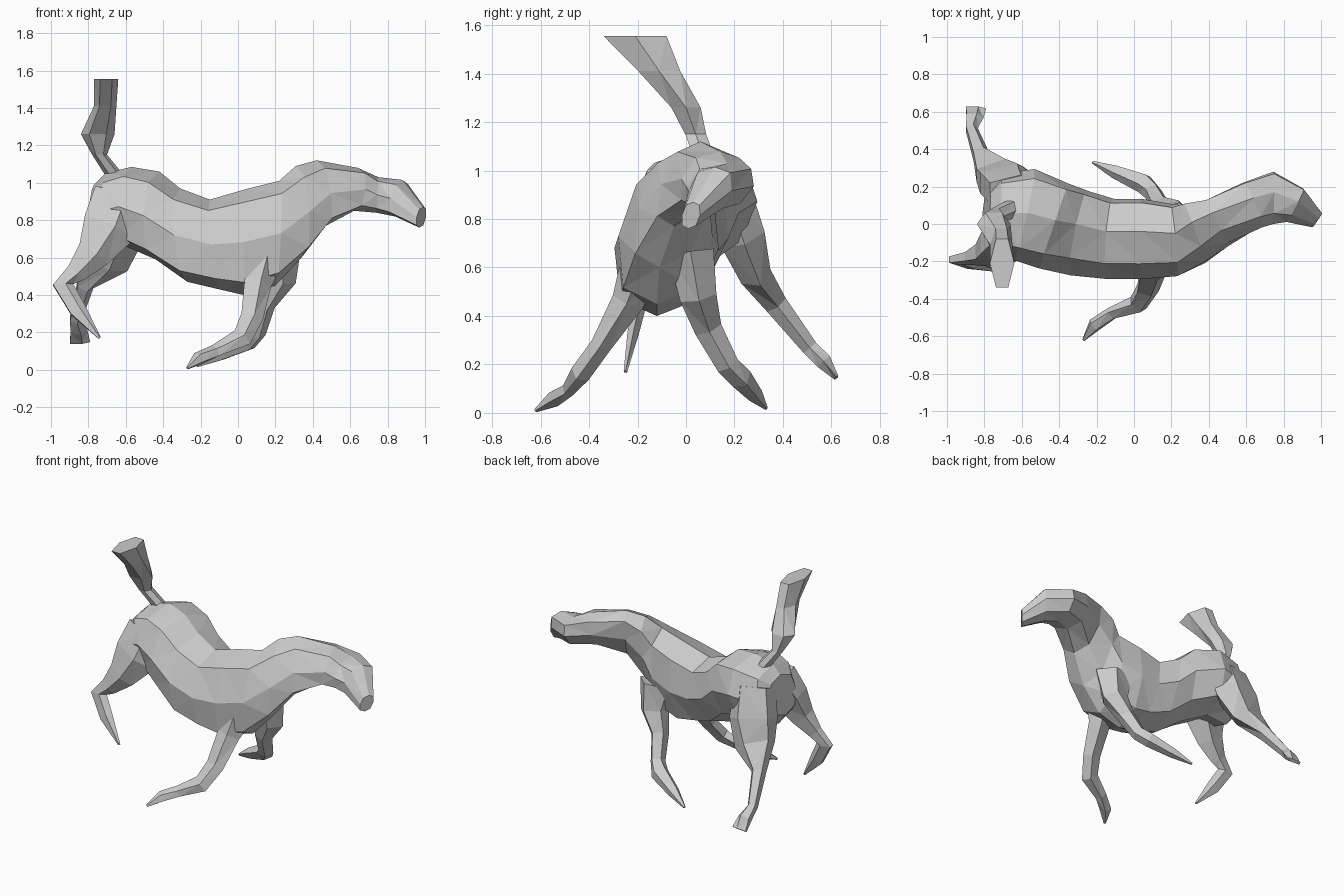
import bpy, bmesh, math
from mathutils import Vector

old = bpy.data.objects.get("Cube")
if old:
    bpy.data.objects.remove(old, do_unlink=True)

grey = bpy.data.materials.new("plain_grey")
grey.use_nodes = True
colour = (0.6, 0.6, 0.6, 1)
grey.diffuse_color = colour
grey.node_tree.nodes["Principled BSDF"].inputs["Base Color"].default_value = colour


def loft(name, rings):
    """Skin a row of equal-sized rings into a closed, triangulated, flat-shaded part."""
    bm = bmesh.new()
    loops = [[bm.verts.new(p) for p in ring] for ring in rings]
    count = len(loops[0])
    for near, far in zip(loops, loops[1:]):
        for i in range(count):
            j = (i + 1) % count
            bm.faces.new((near[i], near[j], far[j], far[i]))
    bm.faces.new(loops[0])
    bm.faces.new(loops[-1])
    bmesh.ops.recalc_face_normals(bm, faces=bm.faces)
    bmesh.ops.triangulate(bm, faces=bm.faces, quad_method='SHORT_EDGE')
    mesh = bpy.data.meshes.new(name)
    bm.to_mesh(mesh)
    bm.free()
    mesh.materials.append(grey)
    part = bpy.data.objects.new(name, mesh)
    bpy.context.collection.objects.link(part)
    return part


def ring(centre, up, side, sides, power=1.0):
    """Polygon around a centre, power below one makes it boxier."""
    points = []
    for i in range(sides):
        a = math.tau * i / sides
        c, s = math.cos(a), math.sin(a)
        points.append(centre + up * math.copysign(abs(c) ** power, c)
                      + side * math.copysign(abs(s) ** power, s))
    return points


def spine(name, sections):
    """Loft from sections given as top point, bottom point and half width."""
    tops = [Vector(s[0]) for s in sections]
    lows = [Vector(s[1]) for s in sections]
    mids = [(a + b) / 2 for a, b in zip(tops, lows)]
    rings = []
    for i, section in enumerate(sections):
        run = mids[min(i + 1, len(mids) - 1)] - mids[max(i - 1, 0)]
        side = Vector((-run.y, run.x, 0)).normalized() * section[2]
        rings.append(ring(mids[i], (tops[i] - lows[i]) / 2, side, 8, 0.8))
    return loft(name, rings)


def limb(name, joints, level=False, sides=5):
    """Loft along joints given as point, fore-aft radius and sideways radius."""
    pts = [Vector(j[0]) for j in joints]
    rings = []
    for i, (_, fore, wide) in enumerate(joints):
        run = (pts[min(i + 1, len(pts) - 1)] - pts[max(i - 1, 0)]).normalized()
        if level:
            run = Vector((0, 0, 1))
        u = Vector((1, 0, 0))
        u = (u - run * u.dot(run)).normalized()
        rings.append(ring(pts[i], u * fore, run.cross(u) * wide, sides))
    return loft(name, rings)


# Trunk, neck and head in one skin, from rump to muzzle
spine("body_and_head", [
    ((-.77, .06, .99), (-.81, .06, .72), .13),
    ((-.71, .06, 1.05), (-.75, .05, .64), .21),
    ((-.57, .06, 1.085), (-.6, .04, .66), .25),
    ((-.42, .02, 1.06), (-.44, -.04, .59), .24),
    ((-.31, 0, .97), (-.27, -.1, .47), .23),
    ((-.15, -.04, .91), (-.1, -.12, .43), .215),
    ((.04, -.04, .965), (.03, -.12, .4), .215),
    ((.22, -.05, 1.01), (.2, -.12, .45), .195),
    ((.31, .01, 1.09), (.34, -.11, .6), .16),
    ((.42, .06, 1.12), (.47, -.05, .77), .12),
    ((.64, .14, 1.08), (.62, .06, .85), .13),
    ((.75, .17, 1.03), (.74, .11, .84), .14),
    ((.88, .12, 1.015), (.84, .08, .82), .1),
    ((.99, .03, .87), (.97, .01, .76), .045),
])

# Tail, flaring upward to a broad flat tip
limb("tail", [
    ((-.66, .08, 1.04), .05, .05),
    ((-.74, .04, 1.15), .04, .05),
    ((-.75, 0, 1.26), .09, .07),
    ((-.71, -.11, 1.41), .06, .1),
    ((-.705, -.21, 1.555), .065, .15),
], level=True, sides=6)

# Hind legs
limb("hind_left_leg", [
    ((-.65, .17, .92), .15, .1),
    ((-.68, .23, .73), .18, .1),
    ((-.73, .28, .58), .15, .07),
    ((-.82, .37, .45), .05, .05),
    ((-.87, .51, .27), .035, .035),
    ((-.855, .57, .21), .05, .035),
    ((-.85, .62, .145), .06, .012),
])
limb("hind_right_leg", [
    ((-.64, -.06, .92), .16, .11),
    ((-.7, -.12, .76), .16, .1),
    ((-.78, -.16, .62), .1, .07),
    ((-.87, -.18, .52), .06, .04),
    ((-.94, -.19, .455), .06, .03),
    ((-.86, -.22, .32), .05, .025),
    ((-.74, -.25, .17), .008, .008),
])

# Front legs, both folded back at the knee
limb("front_left_leg", [
    ((.2, .02, .66), .14, .1),
    ((.21, .05, .48), .1, .08),
    ((.14, .09, .35), .06, .06),
    ((.1, .17, .2), .05, .05),
    ((.05, .22, .15), .06, .05),
    ((-.1, .28, .08), .04, .035),
    ((-.22, .33, .02), .008, .008),
])
limb("front_right_leg", [
    ((.13, -.17, .64), .14, .1),
    ((.1, -.24, .46), .08, .07),
    ((.07, -.35, .28), .065, .045),
    ((.02, -.43, .17), .06, .045),
    ((-.12, -.48, .1), .04, .03),
    ((-.21, -.54, .06), .04, .035),
    ((-.27, -.62, .01), .008, .008),
])
